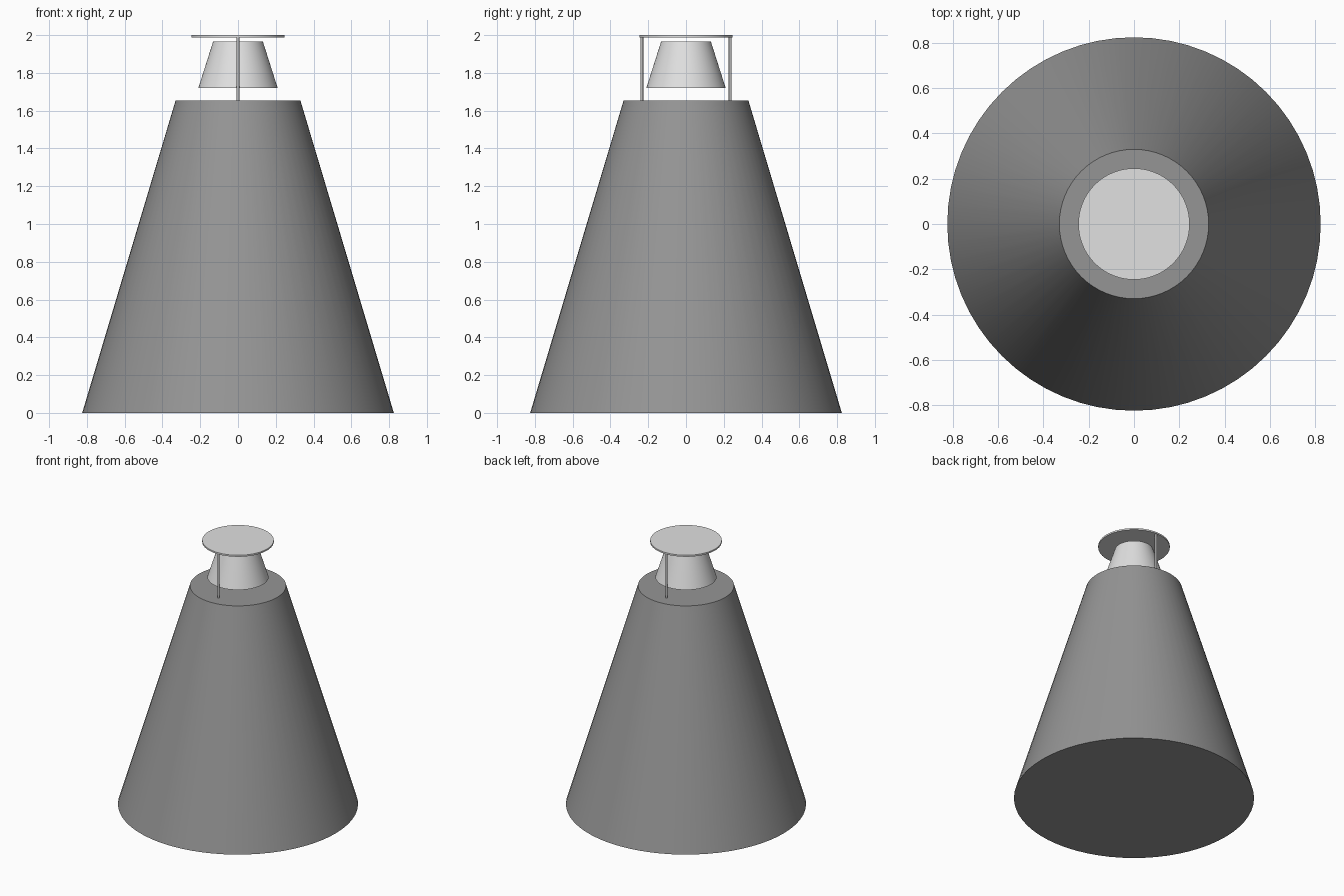
import bpy
import math

# Remove the default object
cube = bpy.data.objects.get("Cube")
if cube:
    bpy.data.objects.remove(cube, do_unlink=True)


def make_material(name, value):
    mat = bpy.data.materials.new(name)
    mat.use_nodes = True
    colour = (value, value, value, 1)
    mat.diffuse_color = colour
    mat.node_tree.nodes["Principled BSDF"].inputs["Base Color"].default_value = colour
    return mat


dark_grey = make_material("dark grey", 0.3)
light_grey = make_material("light grey", 0.75)
rod_grey = make_material("rod grey", 0.5)


def frustum(name, r_bottom, r_top, z_bottom, z_top, mat, sides=64, y=0):
    """Capped cone section with smooth sides and sharp rims."""
    bpy.ops.mesh.primitive_cone_add(
        vertices=sides, radius1=r_bottom, radius2=r_top,
        depth=z_top - z_bottom, location=(0, y, (z_bottom + z_top) / 2))
    obj = bpy.context.object
    obj.name = name
    obj.data.materials.append(mat)
    bpy.ops.object.shade_smooth_by_angle(angle=math.radians(40))
    return obj


# Tall tapered body
frustum("body", 0.825, 0.33, 0, 1.655, dark_grey)

# Small floating cone beneath the cap
frustum("inner_cone", 0.21, 0.132, 1.72, 1.965, light_grey)

# Thin round cap
frustum("cap_disc", 0.246, 0.246, 1.988, 2.0, light_grey)

# Front and back rods holding the cap
for name, y in (("front_rod", -0.234), ("back_rod", 0.234)):
    frustum(name, 0.008, 0.008, 1.65, 1.99, rod_grey, sides=16, y=y)
